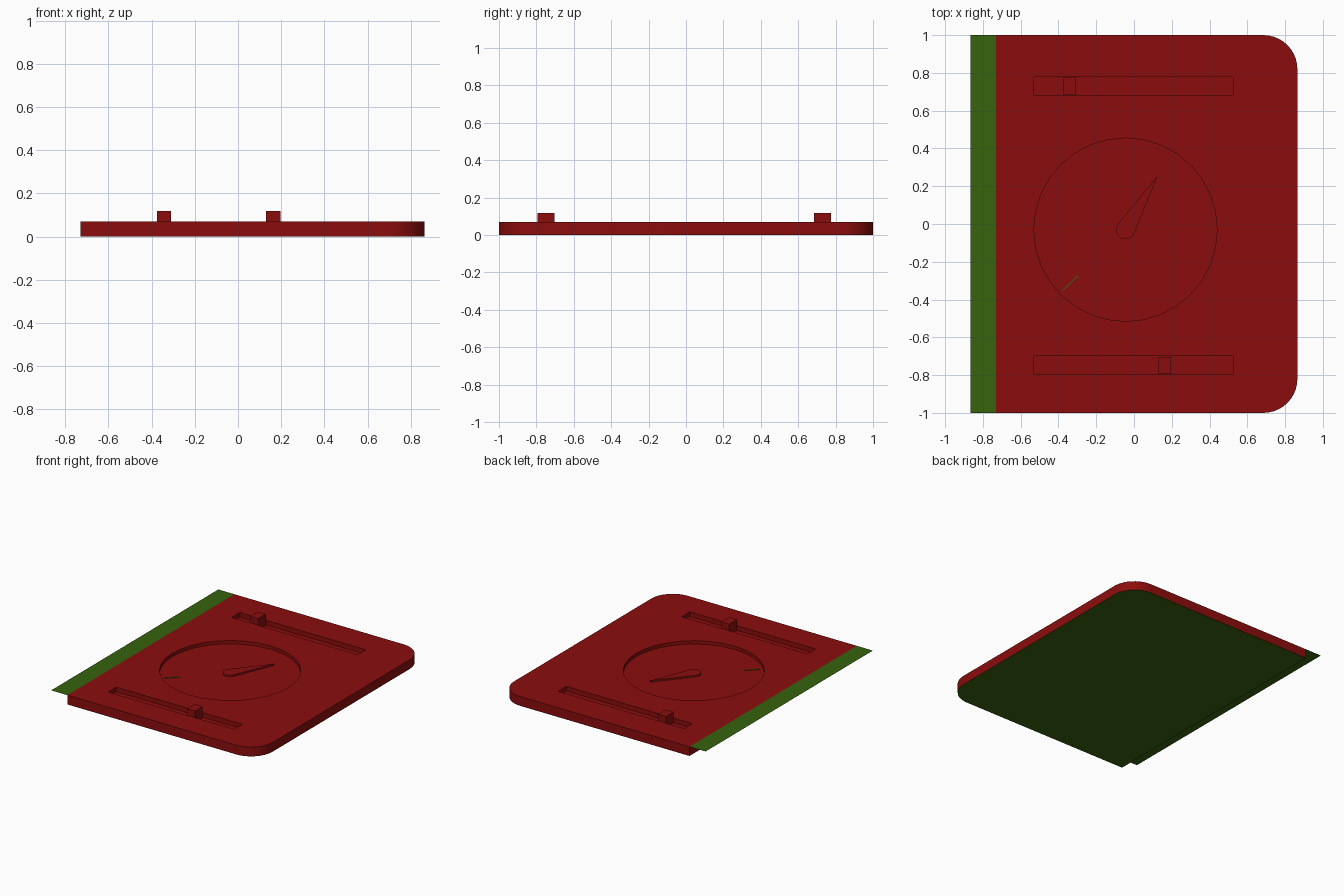
import bpy, bmesh, math
from math import cos, sin, pi
from mathutils import Vector

cube = bpy.data.objects.get("Cube")
if cube:
    bpy.data.objects.remove(cube, do_unlink=True)


def material(name, rgb):
    m = bpy.data.materials.new(name)
    m.use_nodes = True
    m.diffuse_color = (*rgb, 1)
    m.node_tree.nodes["Principled BSDF"].inputs["Base Color"].default_value = (*rgb, 1)
    return m


RED = material("dark red", (0.26, 0.004, 0.004))
GREEN = material("moss green", (0.038, 0.125, 0.004))
TOP = 0.07


def prism(name, outline, z0, z1, mat=RED):
    """Extrude a flat outline between two heights; equal heights give a sheet."""
    bm = bmesh.new()
    face = bm.faces.new([bm.verts.new((x, y, z0)) for x, y in outline])
    if z1 > z0:
        ext = bmesh.ops.extrude_face_region(bm, geom=[face])["geom"]
        bmesh.ops.translate(bm, vec=(0, 0, z1 - z0),
                            verts=[v for v in ext if isinstance(v, bmesh.types.BMVert)])
        bmesh.ops.recalc_face_normals(bm, faces=bm.faces)
    mesh = bpy.data.meshes.new(name)
    bm.to_mesh(mesh)
    bm.free()
    mesh.materials.append(mat)
    obj = bpy.data.objects.new(name, mesh)
    bpy.context.collection.objects.link(obj)
    return obj


def arc(cx, cy, r, a0, a1, n):
    return [(cx + r * cos(a0 + (a1 - a0) * i / n), cy + r * sin(a0 + (a1 - a0) * i / n))
            for i in range(n + 1)]


def rect(x0, x1, y0, y1):
    return [(x0, y0), (x1, y0), (x1, y1), (x0, y1)]


def cut(target, cutter):
    mod = target.modifiers.new("recess", 'BOOLEAN')
    mod.operation = 'DIFFERENCE'
    mod.solver = 'EXACT'
    mod.object = cutter
    bpy.context.view_layer.objects.active = target
    bpy.ops.object.modifier_apply(modifier=mod.name)
    bpy.data.objects.remove(cutter, do_unlink=True)


# Cover board, square at the spine and rounded at the outer corners
R, EDGE, SPINE = 0.18, 0.865, -0.73
outline = ([(SPINE, -1)] + arc(EDGE - R, R - 1, R, -pi / 2, 0, 10)
           + arc(EDGE - R, 1 - R, R, 0, pi / 2, 10) + [(SPINE, 1)])
board = prism("cover_board", outline, 0, TOP)

# Round dial recess and two slider slots
DIAL = Vector((-0.045, -0.03))
DIAL_FLOOR, SLOT_FLOOR = 0.045, 0.035
cut(board, prism("dial_cutter", arc(*DIAL, 0.485, 0, 2 * pi, 32)[:-1], DIAL_FLOOR, 0.2))
for name, y, knob_x in (("back", 0.73, -0.343), ("front", -0.748, 0.163)):
    cut(board, prism("slot_cutter", rect(-0.53, 0.525, y - 0.048, y + 0.048), SLOT_FLOOR, 0.2))
    prism(name + "_slider_knob",
          rect(knob_x - 0.033, knob_x + 0.033, y - 0.045, y + 0.045), SLOT_FLOOR, 0.118)

# Green underside
board.data.materials.append(GREEN)
for p in board.data.polygons:
    p.material_index = 1 if p.normal.z < -0.5 else 0

# Spine flap: a thin sheet level with the top
prism("spine_flap", rect(-EDGE, SPINE, -1, 1), TOP, TOP, GREEN)

# Teardrop needle on the dial floor
tip = Vector((0.125, 0.255))
aim = math.atan2(tip.y - DIAL.y, tip.x - DIAL.x)
tangent = math.acos(0.05 / (tip - DIAL).length)
prism("dial_needle", [tuple(tip)] + arc(*DIAL, 0.05, aim + tangent, aim + 2 * pi - tangent, 14),
      DIAL_FLOOR, DIAL_FLOOR + 0.012)

# Radial tick mark on the dial floor
out = Vector((-1, -0.97)).normalized()
side = Vector((-out.y, out.x)) * 0.003
a, b = DIAL + out * 0.35, DIAL + out * 0.46
prism("dial_tick", [tuple(v) for v in (a - side, b - side, b + side, a + side)],
      DIAL_FLOOR, DIAL_FLOOR + 0.004, GREEN)

# Smooth the rounded corners while keeping edges crisp
bpy.ops.object.select_all(action='DESELECT')
board.select_set(True)
bpy.context.view_layer.objects.active = board
bpy.ops.object.shade_smooth_by_angle(angle=math.radians(30))
